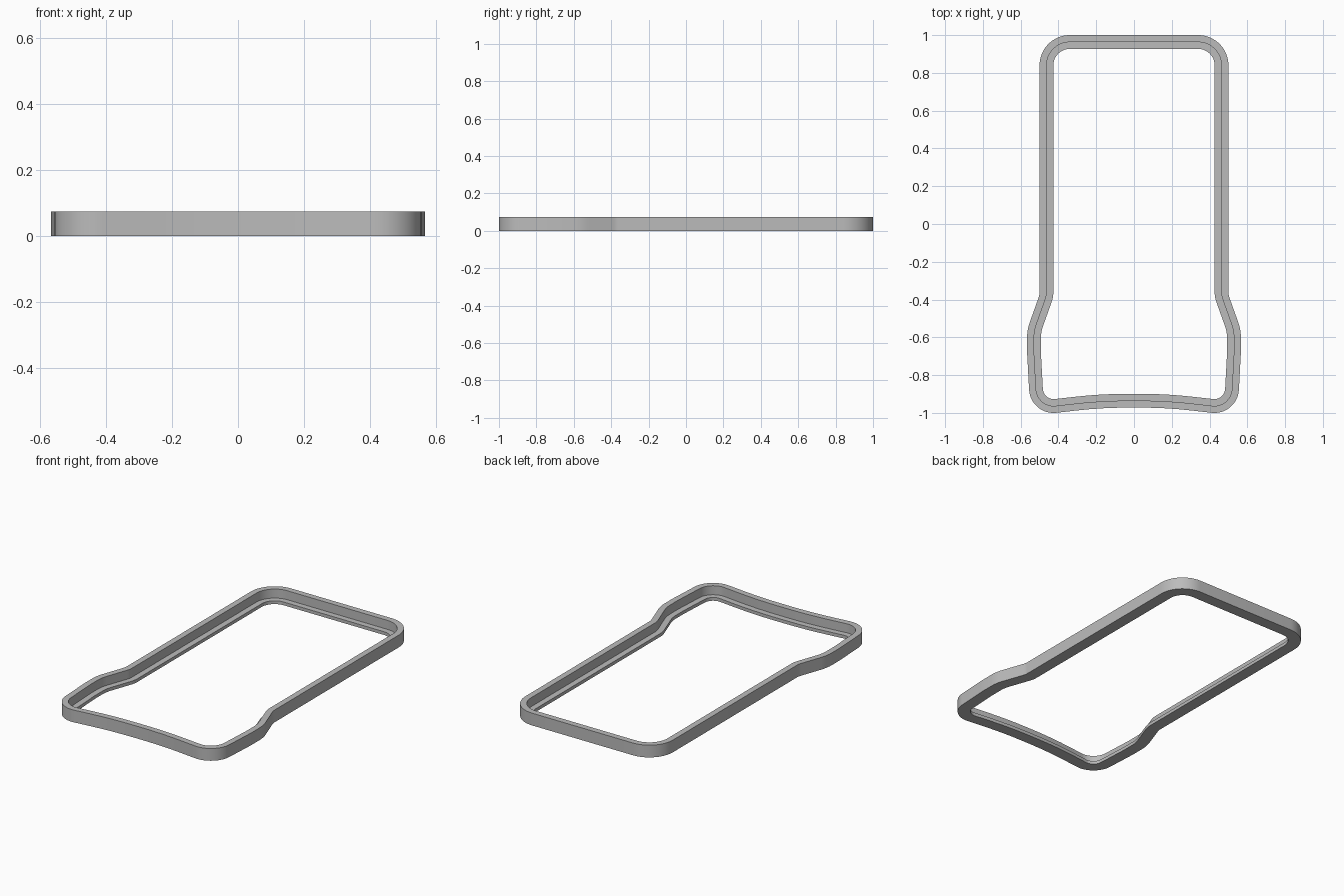
import bpy, bmesh, math
from mathutils import Vector

cube = bpy.data.objects.get("Cube")
if cube:
    bpy.data.objects.remove(cube, do_unlink=True)

WIDTH, LIP, HEIGHT, LEDGE = 0.073, 0.037, 0.075, 0.02

# Right half of the outer outline: x, y, fillet radius
half = [(0.17, -0.972, 2.4), (0.548, -1.015, 0.13), (0.566, -0.68, 0.6),
        (0.566, -0.56, 0.25), (0.5, -0.375, 0.08), (0.5, 1.0, 0.16)]
corners = half + [(-x, y, r) for x, y, r in reversed(half)]


def rounded_outline(corners):
    """Counter-clockwise outline with every corner filleted."""
    points = []
    for i, (x, y, r) in enumerate(corners):
        p = Vector((x, y))
        a = (Vector(corners[i - 1][:2]) - p).normalized()
        b = (Vector(corners[(i + 1) % len(corners)][:2]) - p).normalized()
        turn = math.pi - a.angle(b)
        centre = p + (a + b).normalized() * r / math.cos(turn / 2)
        start = p + a * r * math.tan(turn / 2) - centre
        convex = a.x * b.y - a.y * b.x < 0
        steps = max(4, round(math.degrees(turn) / 6))
        for k in range(steps + 1):
            angle = turn * k / steps * (1 if convex else -1)
            c, s = math.cos(angle), math.sin(angle)
            points.append(centre + Vector((start.x * c - start.y * s,
                                           start.x * s + start.y * c)))
    return points


def inset(points, distance):
    """Outline moved inwards with mitred corners."""
    result = []
    for i, p in enumerate(points):
        d1 = (p - points[i - 1]).normalized()
        d2 = (points[(i + 1) % len(points)] - p).normalized()
        n1, n2 = Vector((-d1.y, d1.x)), Vector((-d2.y, d2.x))
        n = (n1 + n2).normalized()
        result.append(p + n * distance / n.dot(n1))
    return result


# Sweep the stepped section round the outline: (inset, height)
section = [(0, 0), (0, HEIGHT), (LIP, HEIGHT), (LIP, LEDGE), (WIDTH, LEDGE), (WIDTH, 0)]
outline = rounded_outline(corners)
bm = bmesh.new()
loops = [[bm.verts.new((p.x, p.y, z)) for p in inset(outline, d)] for d, z in section]
count = len(outline)
for j, loop in enumerate(loops):
    after = loops[(j + 1) % len(loops)]
    for i in range(count):
        k = (i + 1) % count
        bm.faces.new((loop[i], loop[k], after[k], after[i]))
bmesh.ops.recalc_face_normals(bm, faces=bm.faces)
mesh = bpy.data.meshes.new("stepped_frame")
bm.to_mesh(mesh)
bm.free()

frame = bpy.data.objects.new("stepped_frame", mesh)
bpy.context.collection.objects.link(frame)

# Plain grey finish
grey = bpy.data.materials.new("plain_grey")
grey.use_nodes = True
colour = (0.5, 0.5, 0.5, 1)
grey.diffuse_color = colour
grey.node_tree.nodes["Principled BSDF"].inputs["Base Color"].default_value = colour
mesh.materials.append(grey)

bpy.ops.object.select_all(action="DESELECT")
frame.select_set(True)
bpy.context.view_layer.objects.active = frame
bpy.ops.object.shade_smooth_by_angle(angle=math.radians(30))
